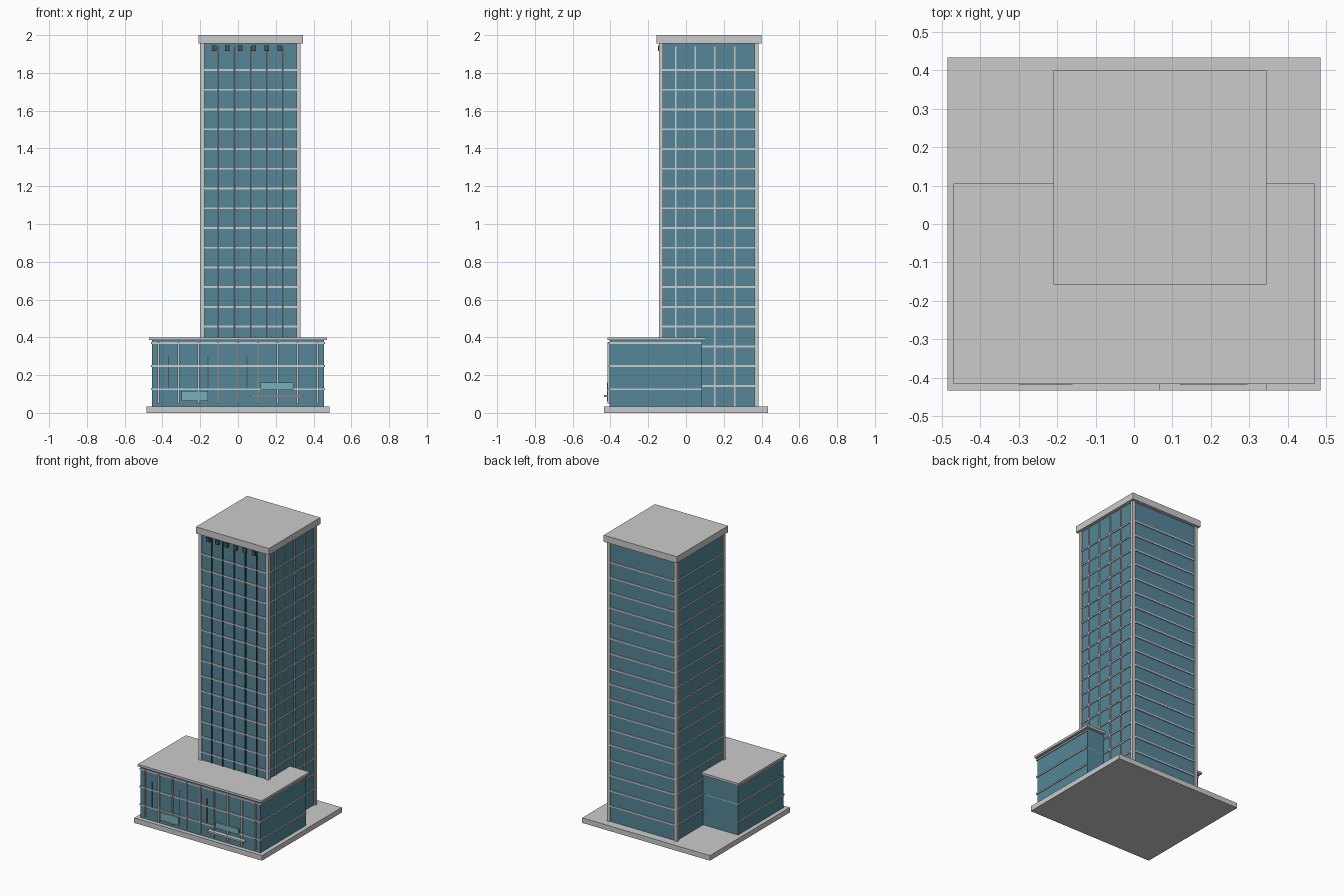
import bpy, bmesh
from mathutils import Vector, Matrix

if "Cube" in bpy.data.objects:
    bpy.data.objects.remove(bpy.data.objects["Cube"])


def material(name, rgb):
    m = bpy.data.materials.new(name)
    m.diffuse_color = (*rgb, 1)
    m.use_nodes = True
    m.node_tree.nodes["Principled BSDF"].inputs["Base Color"].default_value = m.diffuse_color
    return m


GLASS = material("blue_glass", (0.09, 0.24, 0.31))
TEAL = material("pale_teal", (0.19, 0.43, 0.48))
DARK = material("dark_metal", (0.07, 0.09, 0.10))


def boxes(name, spans, mat=None):
    """One object from boxes, each given as (x0, x1, y0, y1, z0, z1)."""
    bm = bmesh.new()
    for x0, x1, y0, y1, z0, z1 in spans:
        centre = Vector((x0 + x1, y0 + y1, z0 + z1)) / 2
        size = (x1 - x0, y1 - y0, z1 - z0, 1)
        bmesh.ops.create_cube(bm, size=1, matrix=Matrix.Translation(centre) @ Matrix.Diagonal(size))
    mesh = bpy.data.meshes.new(name)
    bm.to_mesh(mesh)
    bm.free()
    if mat:
        mesh.materials.append(mat)
    ob = bpy.data.objects.new(name, mesh)
    bpy.context.collection.objects.link(ob)


# Ground slab
BASE = 0.035
boxes("base_slab", [(-0.485, 0.485, -0.433, 0.433, 0, BASE)])

# Tower glass, corner columns and roof
TX0, TX1, TY0, TY1 = -0.19, 0.322, -0.134, 0.376
boxes("tower_glass", [(TX0, TX1, TY0, TY1, BASE, 1.955)], GLASS)
boxes("tower_columns", [(x, x + 0.022, y, y + 0.02, BASE, 1.955)
                        for x in (-0.2, 0.31) for y in (-0.143, 0.363)])
boxes("tower_roof", [(-0.21, 0.345, -0.157, 0.4, 1.955, 2.0)])

# Floor bands around all four faces
p = 0.006
boxes("tower_floor_bands", [(TX0 - p, TX1 + p, TY0 - p, TY1 + p, z - 0.005, z + 0.005)
                            for z in (1.815 - 0.1045 * i for i in range(17))])

# Vertical mullions on the front and right faces
front = [-0.104 + 0.0855 * i for i in range(5)]
side = [-0.055 + 0.104 * i for i in range(4)]
boxes("tower_front_mullions", [(x - 0.004, x + 0.004, TY0 - 0.007, TY0, 0.4, 1.94) for x in front], DARK)
boxes("tower_side_mullions", [(TX1, TX1 + 0.007, y - 0.004, y + 0.004, BASE, 1.94) for y in side])

# Small vents below the roof
boxes("roof_vents", [(x - 0.012, x + 0.012, -0.149, TY0, 1.915, 1.945)
                     for x in (-0.126 + 0.0695 * i for i in range(6))], DARK)

# Podium glass and roof
PX, PY0, PY1 = 0.455, -0.405, 0.085
boxes("podium_glass", [(-PX, PX, PY0, PY1, BASE, 0.385)], GLASS)
boxes("podium_roof", [(-0.47, 0.47, -0.416, 0.105, 0.385, 0.4)])

# Podium bands on front and both sides, with front mullions
boxes("podium_bands", [(-PX - 0.006, PX + 0.006, PY0 - 0.006, PY1, z - 0.005, z + 0.005)
                       for z in (0.125, 0.248, 0.37)])
boxes("podium_mullions", [(x - 0.005, x + 0.005, PY0 - 0.01, PY0, 0.05, 0.375)
                          for x in (-0.42 + 0.105 * i for i in range(9))])
boxes("podium_thin_mullions", [(x - 0.003, x + 0.003, PY0 - 0.005, PY0, 0.13, 0.3)
                               for x in (-0.368, -0.158, 0.048)], DARK)

# Entrance panels and canopy
boxes("entrance_panels", [(-0.3, -0.16, PY0 - 0.013, PY0, 0.063, 0.117),
                          (0.12, 0.295, PY0 - 0.013, PY0, 0.122, 0.16)], TEAL)
boxes("entrance_canopy", [(0.067, 0.345, -0.433, PY0, 0.084, 0.095)])
